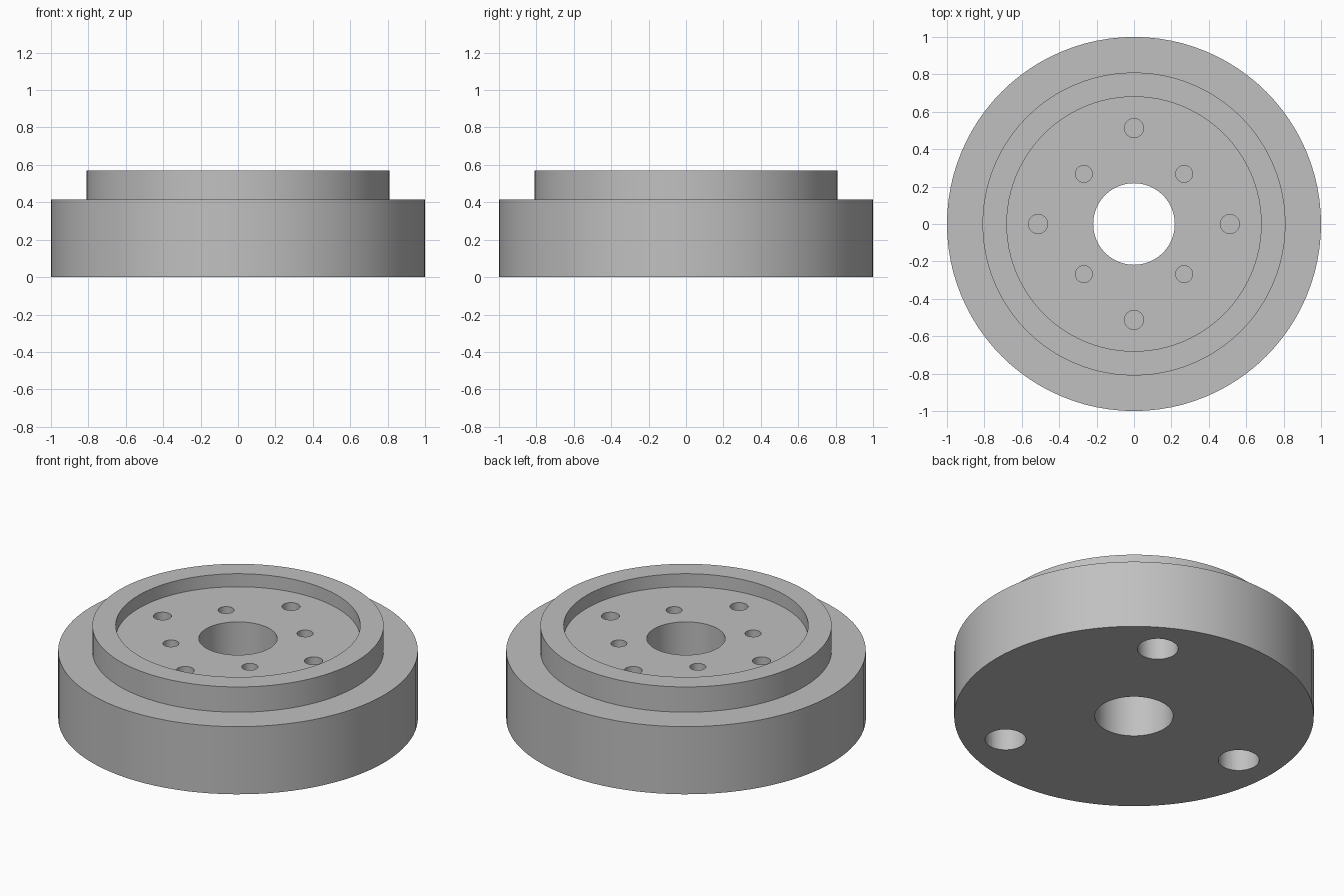
import bpy, bmesh
from math import radians, cos, sin, tau

cube = bpy.data.objects.get("Cube")
if cube:
    bpy.data.objects.remove(cube, do_unlink=True)

SEGMENTS = 96
BASE_TOP, RIM_TOP, FLOOR = 0.415, 0.57, 0.49

grey = bpy.data.materials.new("plain grey")
grey.use_nodes = True
grey.diffuse_color = (0.53, 0.53, 0.53, 1)
grey.node_tree.nodes["Principled BSDF"].inputs["Base Color"].default_value = grey.diffuse_color


def add_object(name, bm):
    mesh = bpy.data.meshes.new(name)
    bmesh.ops.recalc_face_normals(bm, faces=bm.faces)
    bm.to_mesh(mesh)
    bm.free()
    mesh.materials.append(grey)
    obj = bpy.data.objects.new(name, mesh)
    bpy.context.collection.objects.link(obj)
    return obj


def lathe(name, profile):
    """Turn a closed (radius, height) outline around the z axis."""
    bm = bmesh.new()
    rings = [[bm.verts.new((r * cos(tau * i / SEGMENTS), r * sin(tau * i / SEGMENTS), z))
              for i in range(SEGMENTS)] for r, z in profile]
    for a, b in zip(rings, rings[1:] + rings[:1]):
        for i in range(SEGMENTS):
            j = (i + 1) % SEGMENTS
            bm.faces.new((a[i], a[j], b[j], b[i]))
    return add_object(name, bm)


def hole_circle(bm, count, start, pitch, radius, low, high):
    """Add evenly spaced drill cylinders on a pitch circle."""
    for i in range(count):
        angle = radians(start) + tau * i / count
        ret = bmesh.ops.create_cone(bm, cap_ends=True, segments=32, radius1=radius,
                                    radius2=radius, depth=high - low)
        bmesh.ops.translate(bm, verts=ret["verts"],
                            vec=(pitch * cos(angle), pitch * sin(angle), (low + high) / 2))


# Stepped hub with a raised rim, recessed face and central bore
hub = lathe("stepped_hub", [(0.218, 0), (1, 0), (1, BASE_TOP), (0.81, BASE_TOP),
                            (0.81, RIM_TOP), (0.68, RIM_TOP), (0.68, FLOOR), (0.218, FLOOR)])

# Blind holes: two sets of four in the recessed face, three large ones underneath
bm = bmesh.new()
hole_circle(bm, 4, 0, 0.513, 0.051, FLOOR - 0.2, FLOOR + 0.05)
hole_circle(bm, 4, 45, 0.379, 0.045, FLOOR - 0.2, FLOOR + 0.05)
hole_circle(bm, 3, 60, 0.76, 0.114, -0.05, 0.25)
drills = add_object("hole_cutter", bm)
drills.hide_render = True

# Drill the hub, then smooth the round walls
cut = hub.modifiers.new("drilled holes", "BOOLEAN")
cut.operation = "DIFFERENCE"
cut.solver = "EXACT"
cut.object = drills
bpy.ops.object.select_all(action="DESELECT")
hub.select_set(True)
bpy.context.view_layer.objects.active = hub
bpy.ops.object.modifier_apply(modifier=cut.name)
bpy.data.objects.remove(drills, do_unlink=True)
bpy.ops.object.shade_smooth_by_angle(angle=radians(30))
